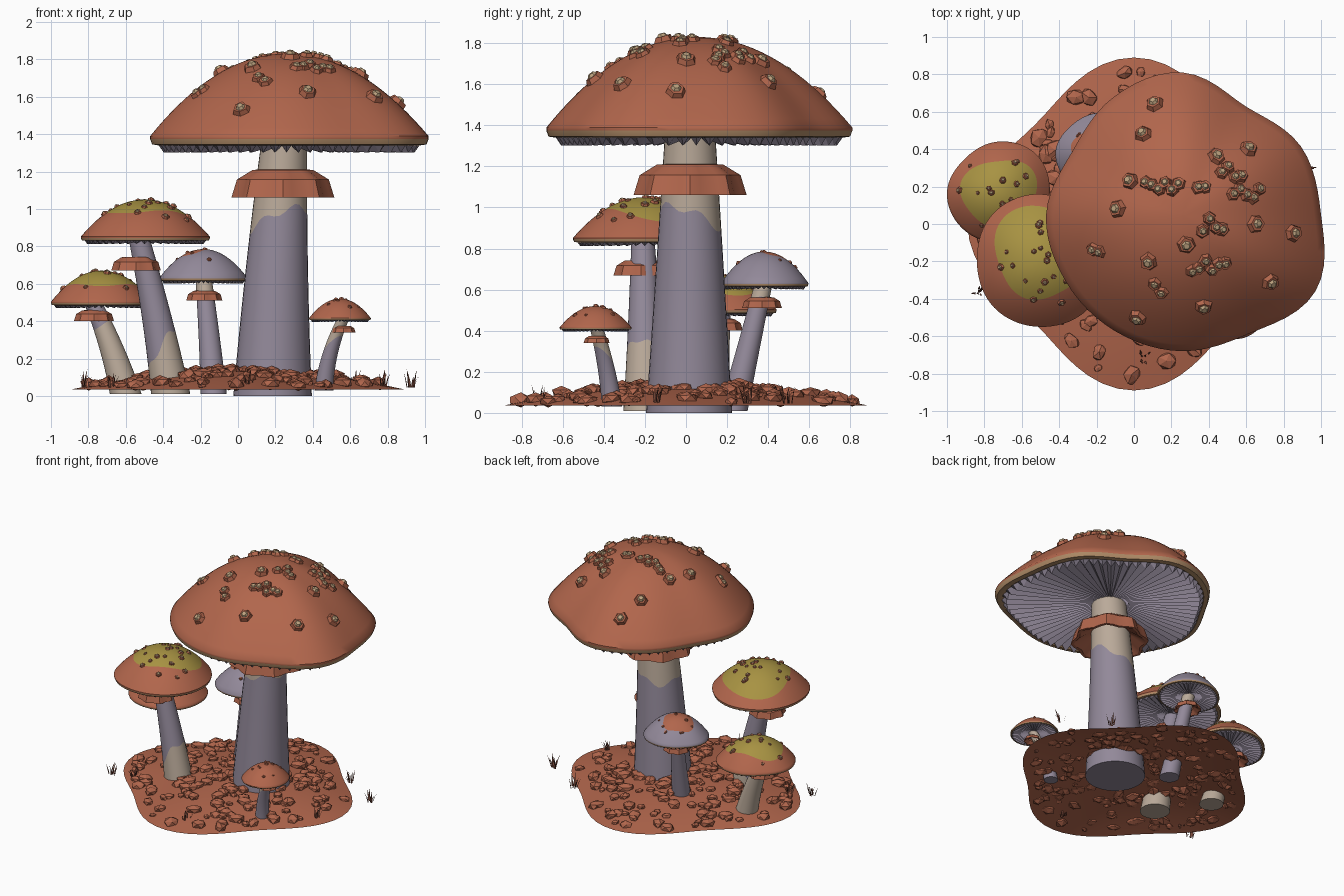
import bpy, bmesh, math, random
from math import cos, sin, pi, radians
from mathutils import Vector, Matrix

random.seed(7)
cube = bpy.data.objects.get("Cube")
if cube:
    bpy.data.objects.remove(cube)


def material(name, *rgb):
    m = bpy.data.materials.new(name)
    m.use_nodes = True
    m.diffuse_color = (*rgb, 1)
    m.node_tree.nodes["Principled BSDF"].inputs["Base Color"].default_value = (*rgb, 1)
    return m


rust = material("rust", .44, .132, .072)
lavender = material("lavender", .29, .25, .32)
cream = material("cream", .49, .40, .32)
olive = material("olive", .39, .29, .055)
tan = material("tan", .50, .36, .21)
rim_tan = material("rim_tan", .42, .25, .13)
brown = material("grass_brown", .2, .07, .045)


def finish(name, bm, mats, angle=None):
    bmesh.ops.recalc_face_normals(bm, faces=bm.faces)
    me = bpy.data.meshes.new(name)
    bm.to_mesh(me)
    bm.free()
    for m in mats:
        me.materials.append(m)
    ob = bpy.data.objects.new(name, me)
    bpy.context.collection.objects.link(ob)
    if angle:
        bpy.ops.object.select_all(action='DESELECT')
        ob.select_set(True)
        bpy.context.view_layer.objects.active = ob
        bpy.ops.object.shade_smooth_by_angle(angle=radians(angle))
    return ob


def loft(name, point, rings, segs, mats, band=lambda k: 0, close=(), angle=None):
    """Surface from point(ring, angle); band(k) gives the material of each strip."""
    bm = bmesh.new()
    grid = [[bm.verts.new(point(k, 2 * pi * j / segs)) for j in range(segs)]
            for k in range(rings)]
    for k in range(rings - 1):
        for j in range(segs):
            n = (j + 1) % segs
            f = bm.faces.new((grid[k][j], grid[k][n], grid[k + 1][n], grid[k + 1][j]))
            f.material_index = band(k)
    for k in close:
        bm.faces.new(grid[k]).material_index = band(min(k % rings, rings - 2))
    return finish(name, bm, mats, angle)


def radius_at(radii, a):
    """Smooth closed outline through evenly spaced radii."""
    n = len(radii)
    s = (a / (2 * pi)) % 1 * n
    i, u = int(s), s % 1
    p, q, r, t = (radii[(i + d) % n] for d in (-1, 0, 1, 2))
    return q + .5 * u * (r - p + u * (2 * p - 5 * q + 4 * r - t + u * (3 * (q - r) + t - p)))


def ramp(k, half, total, split):
    """Ring k to a 0..1 position, with ring `half` falling on the colour split."""
    return split * k / half if k <= half else split + (1 - split) * (k - half) / (total - half)


class Cap:
    def __init__(self, name, centre, radii, height, patch, split):
        self.c, self.radii, self.h = Vector(centre), radii, height
        half, total = 10, 18

        def dome(k, a):
            if k <= total:
                return self.top(max(.002, ramp(k, half, total, split(a))), a)
            t, z = ((1, .07), (.985, .01), (.94, 0), (.9, .04))[k - total - 1]
            return self.at(t, a, z)

        def strip(k):
            return 0 if k < half else 1 if k <= total else 2

        loft(name + "_cap", dome, total + 5, 72, [patch[0], patch[1], rim_tan], strip, (0,), 40)
        folds = 64 if height > .4 else 44

        def gill(k, a):
            t, z, d = ((.95, .03, 0), (.9, -.03, .05), (.5, .0, .03), (.1, .05, .01))[k]
            sign = 1 if round(a * folds / pi) % 2 else -1
            return self.at(t, a, z + sign * d)
        loft(name + "_gills", gill, 4, folds * 2, [lavender])

    def at(self, t, a, z):
        r = radius_at(self.radii, a) * t
        return self.c + Vector((r * cos(a), r * sin(a), self.h * z))

    def top(self, t, a):
        return self.at(t, a, .1 + .9 * (1 - t ** 2.05))

    def warts(self, name, spots, mats):
        """Six-sided bumps with pale cores; spots are (x offset, y offset, size)."""
        bm = bmesh.new()
        for x, y, size in spots:
            a = math.atan2(y, x)
            t = min(.93, math.hypot(x, y) / radius_at(self.radii, a))
            p = self.top(t, a)
            n = (self.top(t + .02, a) - p).cross(self.top(t, a + .05) - p).normalized()
            n = n if n.z > 0 else -n
            frame = Matrix.Translation(p) @ n.to_track_quat('Z', 'Y').to_matrix().to_4x4()
            frame = frame @ Matrix.Rotation(random.random() * 2, 4, 'Z')
            for i, (r1, r2, lift, depth) in enumerate(((1, .72, .1, .7), (.6, .3, .5, .4))):
                made = bmesh.ops.create_cone(
                    bm, cap_ends=True, segments=6, radius1=size * r1, radius2=size * r2,
                    depth=size * depth, matrix=frame @ Matrix.Translation((0, 0, size * lift)))
                for v in made["verts"]:
                    if i == 0:
                        v.co += n.orthogonal() * random.uniform(-.1, .1) * size
                    for f in v.link_faces:
                        f.material_index = i
        finish(name + "_warts", bm, mats)


def stem(name, base, bend, tip, r0, r1, mats, split):
    base, bend, tip = map(Vector, (base, bend, tip))
    half, total = 10, 20

    def point(k, a):
        s = ramp(k, half, total, split(a))
        c = base.lerp(bend, s).lerp(bend.lerp(tip, s), s)
        r = r0 + (r1 - r0) * s
        return c + Vector((cos(a), sin(a), 0)) * r
    loft(name + "_stem", point, total + 1, 32, mats, lambda k: int(k >= half), (0, -1), 40)


def skirt(name, x, y, z, r):
    """Ruffled collar hanging round the stem."""
    def point(k, a):
        w, h, ruffle = ((.45, .56, 0), (.58, .55, .02), (.86, .36, .05), (.96, 0, .06),
                        (.88, 0, .06), (.45, .3, 0))[k]
        w += ruffle * cos(8 * a)
        return (x + r * w * cos(a), y + r * w * sin(a), z + r * h)
    loft(name + "_skirt", point, 6, 32, [rust], angle=25)


def scatter(count, reach, size):
    out = []
    for _ in range(count):
        a, d = random.uniform(0, 2 * pi), reach * random.random() ** .6
        out.append((d * cos(a), d * sin(a), size * random.uniform(.6, 1.1)))
    return out


# Great mushroom
great = Cap("great", (.26, .05, 1.34),
            [.74, .73, .67, .76, .73, .68, .73, .72, .72, .73, .73, .82], .49,
            (rust, rust), lambda a: .6)
stem("great", (.185, .015, 0), (.2, .02, .7), (.25, .02, 1.4), .21, .12, [lavender, cream],
     lambda a: .66 + .06 * cos(a + .8) + .015 * sin(5 * a))
skirt("great", .24, .02, 1.06, .27)
groups = [(.11, .64, 1), (.05, .48, 1), (-.09, .08, 1), (-.2, -.12, 2), (.08, -.2, 1),
          (.02, -.5, 1), (.13, -.33, 2), (.37, -.44, 1), (.73, -.31, 1), (.85, -.05, 1),
          (.65, 0, 1), (.61, .4, 1), (.44, .36, 1), (-.02, .23, 1), (.28, -.11, 1),
          (.15, .22, 6), (.36, .23, 2), (.52, .28, 4), (.6, .15, 5), (.42, 0, 4), (.4, -.22, 6)]
spots = []
for gx, gy, count in groups:
    for i in range(count):
        off = (i - (count - 1) / 2) * .035
        spots.append((gx - .26 + off, gy - .05 + (random.uniform(-.04, .04) if count > 1 else 0),
                      .055 if count == 1 else .042))
great.warts("great", spots, [rust, tan])

# Tall mushroom on the side
tall = Cap("tall", (-.5, -.2, .83), [.35, .34, .36, .36, .34, .35, .35, .36], .22, (olive, rust),
           lambda a: .7 + .14 * sin(a) + .04 * sin(3 * a + 1))
stem("tall", (-.36, -.2, .01), (-.42, -.2, .4), (-.535, -.21, .87), .105, .055, [cream, lavender],
     lambda a: .29 + .14 * cos(a + .3) + .02 * sin(4 * a))
skirt("tall", -.545, -.22, .67, .13)
tall.warts("tall", scatter(24, .27, .022), [rust, tan])

# Short mushroom on the outer edge
short = Cap("short", (-.73, .17, .485), [.28, .29, .27, .25, .27, .27, .27, .28], .185,
            (olive, rust), lambda a: .7 + .05 * sin(3 * a) + .04 * cos(2 * a))
stem("short", (-.6, .13, .01), (-.66, .14, .25), (-.78, .17, .51), .085, .048, [cream, lavender],
     lambda a: .75 + .06 * cos(a))
skirt("short", -.77, .17, .4, .105)
short.warts("short", scatter(16, .21, .02), [rust, tan])

# Pale mushroom at the back
pale = Cap("pale", (-.185, .38, .615), [.235, .23, .215, .21, .235, .225, .21, .22], .17,
           (rust, lavender), lambda a: .42 + .27 * cos(a - 2.4) + .03 * sin(5 * a))
stem("pale", (-.13, .23, .01), (-.15, .3, .3), (-.185, .38, .64), .07, .043, [lavender, cream],
     lambda a: .85 + .04 * cos(a))
skirt("pale", -.18, .37, .51, .095)
pale.warts("pale", scatter(12, .16, .015), [rust, rust])

# Small mushroom at the front
small = Cap("small", (.545, -.44, .405), [.165, .17, .175, .17, .165, .17, .175, .17], .115,
            (rust, rust), lambda a: .6)
stem("small", (.46, -.36, .03), (.47, -.38, .22), (.57, -.44, .43), .05, .032, [lavender, cream],
     lambda a: .62 + .12 * cos(a + .8))
skirt("small", .565, -.435, .34, .062)
small.warts("small", scatter(10, .12, .014), [rust, rust])


# Domed soil patch
def soil_radius(a):
    return .82 + .07 * cos(4 * a)


def soil_height(t):
    return .035 + .1 * max(0, 1 - t * t)


def soil(k, a):
    t = max(.01, k / 10)
    r = soil_radius(a) * t
    return (r * cos(a), r * sin(a), soil_height(t))


loft("soil", soil, 11, 64, [rust], close=(0,), angle=40)

# Loose stones
bm = bmesh.new()
for _ in range(215):
    a, t = random.uniform(0, 2 * pi), .93 * random.random() ** .55
    r, size = soil_radius(a) * t, random.uniform(.025, .06)
    place = Matrix.LocRotScale((r * cos(a), r * sin(a), soil_height(t) + size * .15),
                               Matrix.Rotation(random.random() * 6, 3, 'Z').to_quaternion(),
                               (size * 1.1, size * .85, size * .6))
    made = bmesh.ops.create_icosphere(bm, subdivisions=1, radius=1)
    for v in made["verts"]:
        v.co = place @ (v.co * random.uniform(.82, 1.12))
finish("stones", bm, [rust])

# Dry grass tufts
bm = bmesh.new()
for x, y in ((.93, .3), (-.83, -.37), (.05, -.72), (.77, -.15), (-.68, -.3), (.62, .5)):
    for _ in range(9):
        a = random.uniform(0, 2 * pi)
        out, side = Vector((cos(a), sin(a), 0)), Vector((-sin(a), cos(a), 0)) * .006
        root = Vector((x, y, .045)) + out * random.uniform(0, .03)
        lean, tall_by = random.uniform(.005, .02), random.uniform(.05, .1)
        mid = root + out * lean + Vector((0, 0, tall_by * .6))
        end = root + out * lean * 2 + Vector((0, 0, tall_by))
        v = [bm.verts.new(p) for p in (root - side, root + side, mid + side * .7,
                                       mid - side * .7, end)]
        bm.faces.new(v[:4])
        bm.faces.new((v[3], v[2], v[4]))
finish("grass_tufts", bm, [brown])
